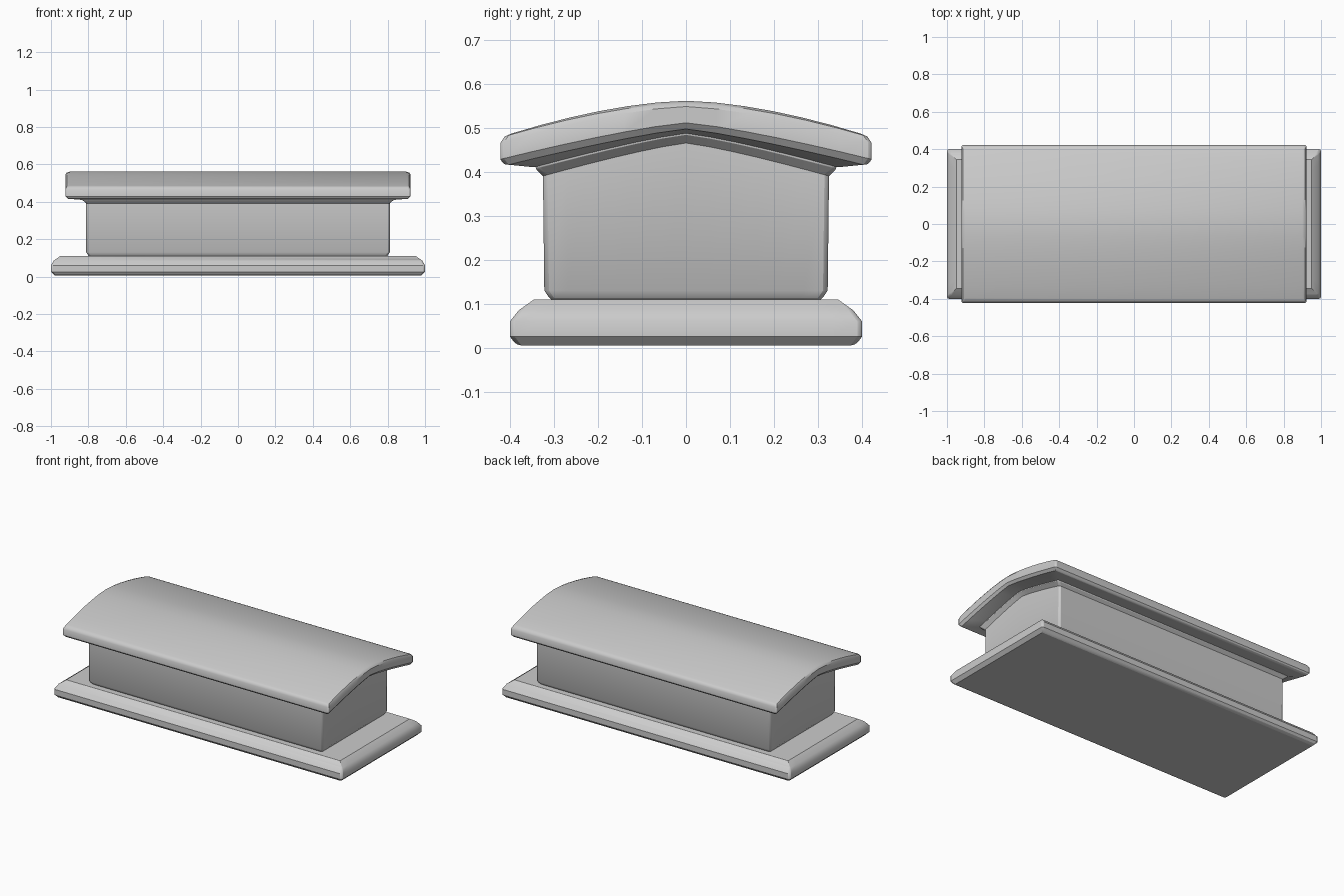
import bpy
import bmesh
import math

cube = bpy.data.objects.get("Cube")
if cube:
    bpy.data.objects.remove(cube, do_unlink=True)

COLOUR = (0.6, 0.6, 0.6, 1.0)
stone = bpy.data.materials.new("plain_grey")
stone.use_nodes = True
stone.diffuse_color = COLOUR
stone.node_tree.nodes["Principled BSDF"].inputs["Base Color"].default_value = COLOUR

STEPS = 12  # divisions across the depth


def loft(name, rings, bevel):
    """Stack rectangular rings (half x, half y, edge z, crown rise, crown power)."""
    bm = bmesh.new()
    across = [2 * i / STEPS - 1 for i in range(STEPS + 1)]
    outline = [(1, t) for t in across] + [(-1, t) for t in reversed(across)]
    count = len(outline)
    loops = []
    for hx, hy, z, rise, power in rings:
        loops.append([bm.verts.new((sx * hx, t * hy, z + rise * (1 - abs(t) ** power)))
                      for sx, t in outline])
    # Sides
    for low, high in zip(loops, loops[1:]):
        for i in range(count):
            j = (i + 1) % count
            bm.faces.new((low[i], low[j], high[j], high[i]))
    # Bottom and crowned top, as strips running along the length
    for loop in (loops[0], loops[-1]):
        for i in range(STEPS):
            bm.faces.new((loop[i], loop[i + 1], loop[count - 2 - i], loop[count - 1 - i]))
    bmesh.ops.recalc_face_normals(bm, faces=bm.faces)
    mesh = bpy.data.meshes.new(name)
    bm.to_mesh(mesh)
    bm.free()
    mesh.materials.append(stone)
    obj = bpy.data.objects.new(name, mesh)
    bpy.context.collection.objects.link(obj)

    # Soften the upright corners
    mod = obj.modifiers.new("soft_corners", "BEVEL")
    mod.width = bevel
    mod.segments = 2
    mod.limit_method = "ANGLE"
    mod.angle_limit = math.radians(50)

    bpy.ops.object.select_all(action="DESELECT")
    obj.select_set(True)
    bpy.context.view_layer.objects.active = obj
    bpy.ops.object.shade_smooth_by_angle(angle=math.radians(35))
    return obj


# Wide plinth with a sloping upper edge
loft("base_slab", [
    (0.98, 0.385, 0.005, 0, 1),
    (1.0, 0.4, 0.025, 0, 1),
    (1.0, 0.4, 0.06, 0, 1),
    (0.985, 0.38, 0.085, 0, 1),
    (0.95, 0.345, 0.11, 0, 1),
], 0.01)

# Chest with a tucked-in foot and a flared, arched top
loft("chest_body", [
    (0.795, 0.305, 0.105, 0, 1),
    (0.812, 0.322, 0.13, 0, 1),
    (0.812, 0.325, 0.39, 0.075, 1.2),
    (0.84, 0.347, 0.412, 0.078, 1.2),
], 0.01)

# Overhanging lid with a rounded crown
loft("arched_lid", [
    (0.835, 0.345, 0.41, 0.077, 1.2),
    (0.91, 0.412, 0.414, 0.083, 1.2),
    (0.922, 0.422, 0.428, 0.083, 1.25),
    (0.922, 0.422, 0.465, 0.083, 1.5),
    (0.915, 0.412, 0.48, 0.076, 1.6),
    (0.9, 0.395, 0.487, 0.074, 1.65),
], 0.008)
